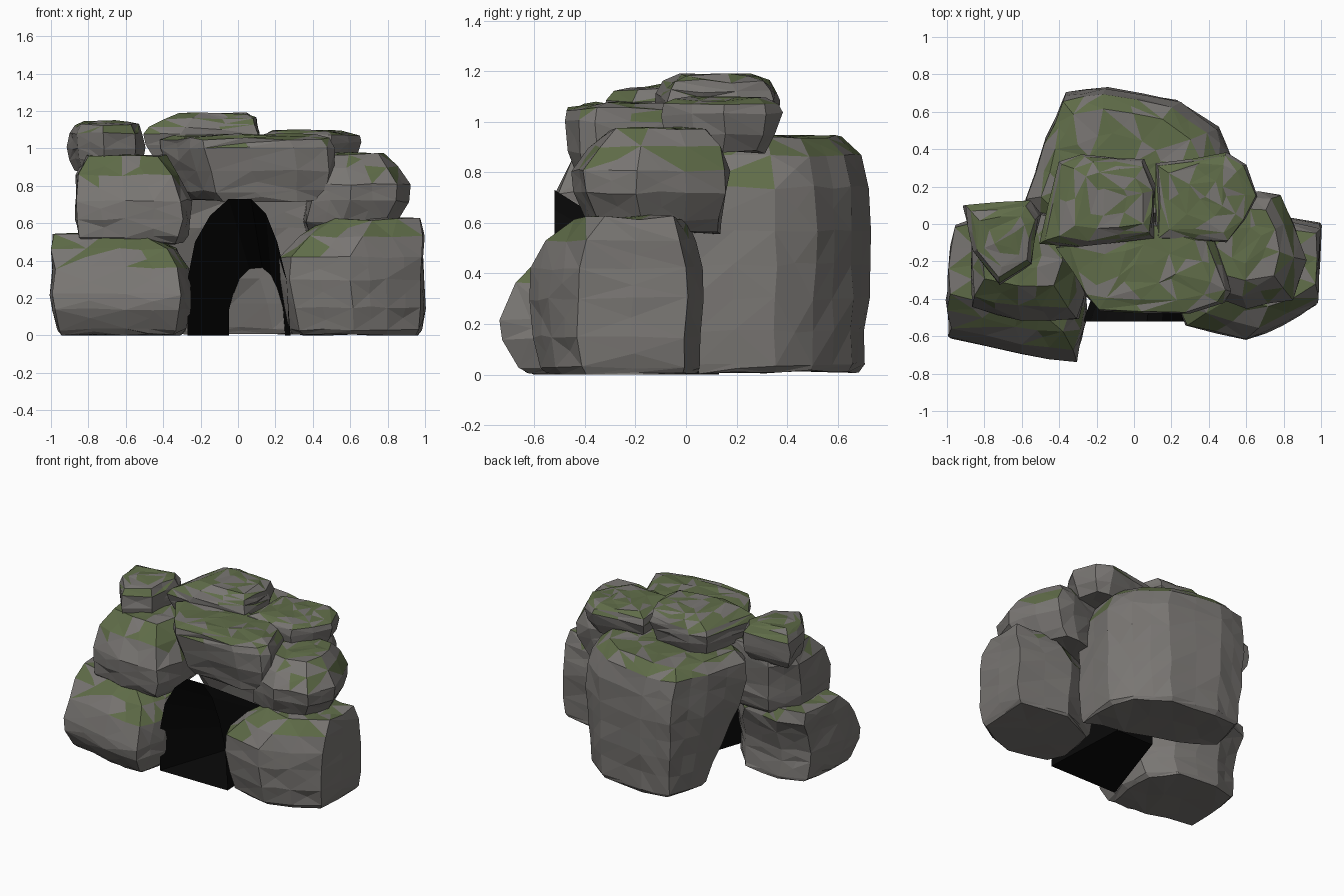
import bpy, bmesh, random
from mathutils import Vector

if "Cube" in bpy.data.objects:
    bpy.data.objects.remove(bpy.data.objects["Cube"])

random.seed(4)


def material(name, rgb):
    m = bpy.data.materials.new(name)
    m.diffuse_color = (*rgb, 1)
    m.use_nodes = True
    m.node_tree.nodes["Principled BSDF"].inputs["Base Color"].default_value = m.diffuse_color
    return m


STONE = material("stone", (0.19, 0.18, 0.17))
MOSS = material("moss", (0.115, 0.15, 0.065))
DARK = material("cave_dark", (0.003, 0.003, 0.003))


def finish(bm, name, mats):
    me = bpy.data.meshes.new(name)
    bm.to_mesh(me)
    bm.free()
    for m in mats:
        me.materials.append(m)
    ob = bpy.data.objects.new(name, me)
    bpy.context.collection.objects.link(ob)
    return ob


def loft(bm, rings):
    n = len(rings[0])
    for a, b in zip(rings, rings[1:]):
        for i in range(n):
            j = (i + 1) % n
            bm.faces.new((a[i], a[j], b[j], b[i]))


def rock(name, plan, levels, foot=None, moss=0.7, jitter=0.008):
    """Stack scaled copies of a plan outline; level = (z, scale, dx, dy).
    An optional foot outline blends into the plan by z = 0.7."""
    bm = bmesh.new()
    cx = (min(p[0] for p in plan) + max(p[0] for p in plan)) / 2
    cy = (min(p[1] for p in plan) + max(p[1] for p in plan)) / 2
    z, s, dx, dy = levels[-1]
    rings = []
    for z, s, dx, dy in levels + [(z + .004, s * .5, dx, dy)]:
        t = min(z / .7, 1)
        ring = []
        for (x, y), (fx, fy) in zip(plan, foot or plan):
            x, y = fx + (x - fx) * t, fy + (y - fy) * t
            ring.append(bm.verts.new((cx + (x - cx) * s + dx, cy + (y - cy) * s + dy, z)))
        rings.append(ring)
    loft(bm, rings)
    bm.faces.new(rings[0])
    bm.faces.new(rings[-1])
    bmesh.ops.recalc_face_normals(bm, faces=bm.faces[:])
    bmesh.ops.triangulate(bm, faces=bm.faces[:])
    # break up long edges into chipped facets
    long_edges = [e for e in bm.edges if e.calc_length() > 0.2]
    bmesh.ops.subdivide_edges(bm, edges=long_edges, cuts=1)
    bmesh.ops.triangulate(bm, faces=bm.faces[:])
    for v in bm.verts:
        v.co += Vector([random.uniform(-jitter, jitter) for _ in range(3)])
        v.co.z = max(v.co.z, 0)
    bm.normal_update()
    # moss patches on upward faces
    for f in bm.faces:
        nz = f.normal.z
        chance = moss if nz > 0.7 else moss * 0.5 if nz > 0.4 else 0
        f.material_index = int(random.random() < chance)
    return finish(bm, name, (STONE, MOSS))


# Large stones on the ground
rock("base_stone_left",
     [(-.99, -.61), (-.6, -.70), (-.31, -.735), (-.25, -.5), (-.26, -.25),
      (-.42, -.08), (-.75, -.03), (-.95, -.1), (-1, -.4)],
     [(0, .86, 0, .06), (.03, .91, 0, .04), (.14, .99, 0, 0), (.22, 1, 0, 0),
      (.36, .97, 0, .05), (.46, .9, -.04, .12), (.54, .7, -.11, .16)])
rock("base_stone_right",
     [(1, 0), (.98, -.43), (.8, -.54), (.6, -.62), (.28, -.54), (.22, -.4),
      (.28, -.06), (.6, .07)],
     [(0, .87, .02, .02), (.03, .92, .015, .01), (.15, .97, .01, 0), (.3, 1, 0, 0),
      (.42, .99, 0, 0), (.53, .85, .06, .02), (.62, .64, .12, .05)])
rock("back_stone",
     [(-.58, .13), (-.48, .45), (-.37, .70), (-.15, .74), (.25, .66), (.45, .52),
      (.53, .36), (.48, .02), (0, .02), (-.5, .03)],
     [(.01, .97, 0, 0), (.04, 1, 0, 0), (.3, 1.01, 0, 0), (.57, 1.01, 0, 0),
      (.74, .99, 0, -.01), (.87, .93, -.03, -.02), (.94, .77, -.04, -.04)],
     foot=[(-.40, .38), (-.38, .52), (-.33, .67), (-.13, .70), (.22, .65),
           (.42, .5), (.5, .35), (.5, .04), (.2, .12), (-.15, .25)])

# Middle course resting on the base stones
rock("upper_stone_left",
     [(-.86, -.45), (-.6, -.51), (-.3, -.51), (-.25, -.3), (-.3, .04),
      (-.72, .08), (-.87, -.1)],
     [(.49, .84, 0, 0), (.53, .95, 0, 0), (.62, 1, 0, 0), (.72, 1, 0, 0),
      (.86, .9, -.03, .04), (.96, .68, -.04, .08)])
rock("upper_stone_right",
     [(.66, .17), (.78, .16), (.86, 0), (.92, -.2), (.85, -.4), (.6, -.45),
      (.38, -.38), (.36, .1)],
     [(.56, .78, -.06, .03), (.61, .88, -.04, .01), (.72, .98, 0, 0), (.81, 1, 0, 0),
      (.9, .86, -.03, .02), (.97, .63, -.03, .03)])
rock("lintel_stone",
     [(-.41, -.12), (-.25, -.38), (-.18, -.46), (.3, -.48), (.48, -.43),
      (.52, -.36), (.42, -.08), (.1, .01)],
     [(.72, .8, .06, .02), (.77, .9, .04, .02), (.88, .96, .02, .01), (1, 1, 0, 0),
      (1.05, .96, -.02, 0), (1.07, .8, -.02, .02)])

# Capping stones
rock("cap_stone_left",
     [(-.91, .1), (-.55, .13), (-.5, .05), (-.55, -.22), (-.72, -.32), (-.86, -.15)],
     [(.88, .8, 0, 0), (.94, .94, 0, 0), (1, 1, 0, 0), (1.08, .98, 0, 0),
      (1.13, .82, 0, 0), (1.14, .6, 0, 0)])
rock("cap_stone_middle",
     [(-.5, -.1), (-.4, .33), (-.28, .37), (.05, .34), (.11, .2), (.1, -.07), (-.3, -.13)],
     [(.94, .85, 0, 0), (1.02, .97, 0, 0), (1.08, 1, 0, 0), (1.12, .95, .01, 0),
      (1.16, .82, .04, 0), (1.185, .6, .06, 0)])
rock("cap_stone_right",
     [(.12, .32), (.5, .38), (.6, .32), (.66, .15), (.6, .02), (.5, -.1), (.12, -.08)],
     [(.88, .75, 0, 0), (.95, .9, 0, 0), (1.03, 1, 0, 0), (1.07, .95, 0, 0),
      (1.09, .75, 0, 0)])

# Dark tunnel tapering from the mouth towards the back stone
arch = [(-.27, 0), (-.27, .3), (-.23, .5), (-.15, .64), (-.05, .73), (.07, .73),
        (.15, .65), (.21, .5), (.26, .3), (.28, 0)]
bm = bmesh.new()
front = [bm.verts.new((x, -.52, z)) for x, z in arch]
back = [bm.verts.new((.098 + x * .545, .13, z * .44)) for x, z in arch]
loft(bm, [front, back])
finish(bm, "cave_tunnel", (DARK,))
